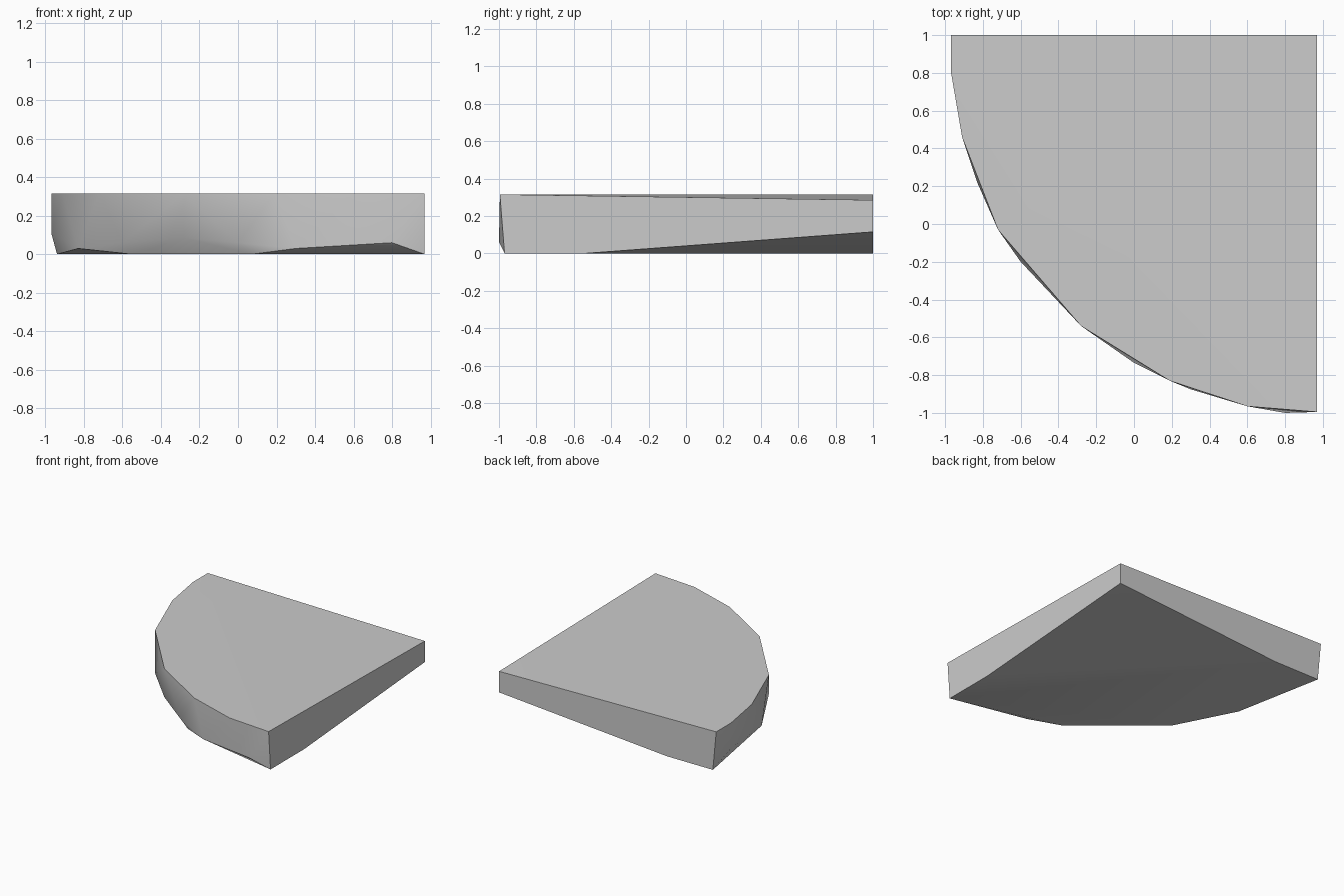
import bpy
import bmesh
import math

cube = bpy.data.objects.get("Cube")
if cube:
    bpy.data.objects.remove(cube, do_unlink=True)

# Flat grey finish
grey = bpy.data.materials.new("plain_grey")
grey.use_nodes = True
colour = (0.6, 0.6, 0.6, 1)
grey.diffuse_color = colour
grey.node_tree.nodes["Principled BSDF"].inputs["Base Color"].default_value = colour

TOP = 0.315
# Level upper rim, from the back corner round to the front corner
upper_rim = [(-0.97, 1), (-0.97, 0.81), (-0.91, 0.46), (-0.72, -0.03),
             (-0.28, -0.54), (0.19, -0.83), (0.6, -0.965), (0.97, -0.995)]
# Uneven lower rim, where the wall turns under
lower_rim = [(-0.97, 0.81, 0.11), (-0.83, 0.22, 0.03), (-0.6, -0.2, 0.06),
             (-0.28, -0.54, 0.085), (0, -0.735, 0.06), (0.3, -0.875, 0.03),
             (0.8, -1, 0.06)]
# Flat foot resting on the ground
foot = [(-0.94, 1), (-0.55, -0.22), (0.07, -0.74),
        (0.97, -0.97), (0.97, -0.54), (-0.53, 1)]
# Thin square corner of the wedge
corner = [(0.97, 1, 0.115), (0.97, 1, 0.285)]

# Wrap the outlines into one convex solid
points = [(x, y, TOP) for x, y in upper_rim] + lower_rim
points += [(x, y, 0) for x, y in foot] + corner
bm = bmesh.new()
for p in points:
    bm.verts.new(p)
hull = bmesh.ops.convex_hull(bm, input=bm.verts)
loose = {g for g in hull["geom_interior"] + hull["geom_unused"]
         if isinstance(g, bmesh.types.BMVert)}
bmesh.ops.delete(bm, geom=list(loose), context="VERTS")
bmesh.ops.dissolve_limit(bm, angle_limit=math.radians(0.3),
                         verts=bm.verts, edges=bm.edges)
bmesh.ops.recalc_face_normals(bm, faces=bm.faces)

mesh = bpy.data.meshes.new("quarter_slab")
bm.to_mesh(mesh)
bm.free()
mesh.materials.append(grey)
slab = bpy.data.objects.new("quarter_slab", mesh)
bpy.context.collection.objects.link(slab)

# Smooth the curved wall, keep the rims crisp
bpy.ops.object.select_all(action="DESELECT")
slab.select_set(True)
bpy.context.view_layer.objects.active = slab
bpy.ops.object.shade_smooth_by_angle(angle=math.radians(30))
